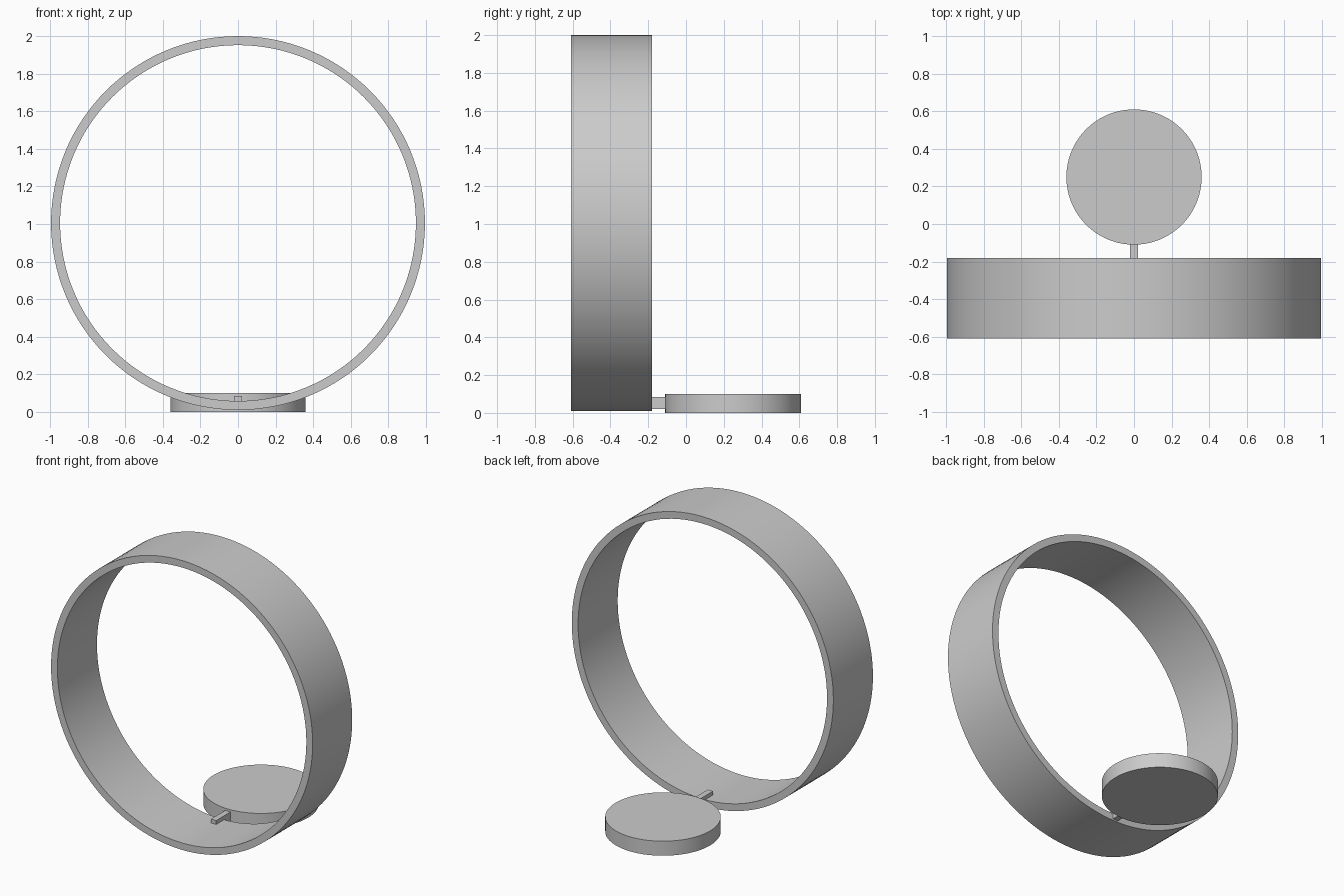
import bpy
import math

cube = bpy.data.objects.get("Cube")
if cube:
    bpy.data.objects.remove(cube, do_unlink=True)

grey = bpy.data.materials.new("plain grey")
grey.use_nodes = True
colour = (0.6, 0.6, 0.6, 1)
grey.diffuse_color = colour
grey.node_tree.nodes["Principled BSDF"].inputs["Base Color"].default_value = colour


def finish(obj, name):
    obj.name = obj.data.name = name
    obj.data.materials.clear()
    obj.data.materials.append(grey)
    bpy.ops.object.select_all(action="DESELECT")
    obj.select_set(True)
    bpy.context.view_layer.objects.active = obj
    bpy.ops.object.shade_smooth_by_angle(angle=math.radians(30))


def lathe(name, profile, segments, location, rotation=(0, 0, 0), closed=False):
    """Revolve (radius, height) points about the local z axis."""
    verts, faces = [], []
    count = len(profile)
    for i in range(segments):
        a = math.tau * i / segments
        verts += [(r * math.cos(a), r * math.sin(a), h) for r, h in profile]
        j = (i + 1) % segments
        for k in range(count if closed else count - 1):
            m = (k + 1) % count
            faces.append((i * count + k, j * count + k, j * count + m, i * count + m))
    if not closed:
        # Flat end caps
        faces.append([i * count for i in reversed(range(segments))])
        faces.append([i * count + count - 1 for i in range(segments)])
    mesh = bpy.data.meshes.new(name)
    mesh.from_pydata(verts, [], faces)
    obj = bpy.data.objects.new(name, mesh)
    bpy.context.collection.objects.link(obj)
    obj.location = location
    obj.rotation_euler = rotation
    finish(obj, name)
    return obj


# Large upright hoop
outer, inner, half = 0.995, 0.947, 0.215
lathe("hoop", [(outer, -half), (outer, half), (inner, half), (inner, -half)],
      128, (0, -0.395, 1.005), (math.pi / 2, 0, 0), closed=True)

# Round base disc behind the hoop
lathe("base_disc", [(0.36, 0), (0.36, 0.1)], 96, (0, 0.25, 0))

# Small bar joining the disc to the hoop
front, back, low, high = -0.265, -0.09, 0.02, 0.085
bpy.ops.mesh.primitive_cube_add(size=1, location=(0, (front + back) / 2, (low + high) / 2))
bar = bpy.context.object
bar.scale = (0.04, back - front, high - low)
bpy.ops.object.transform_apply(location=False, rotation=False, scale=True)
finish(bar, "connecting_bar")
